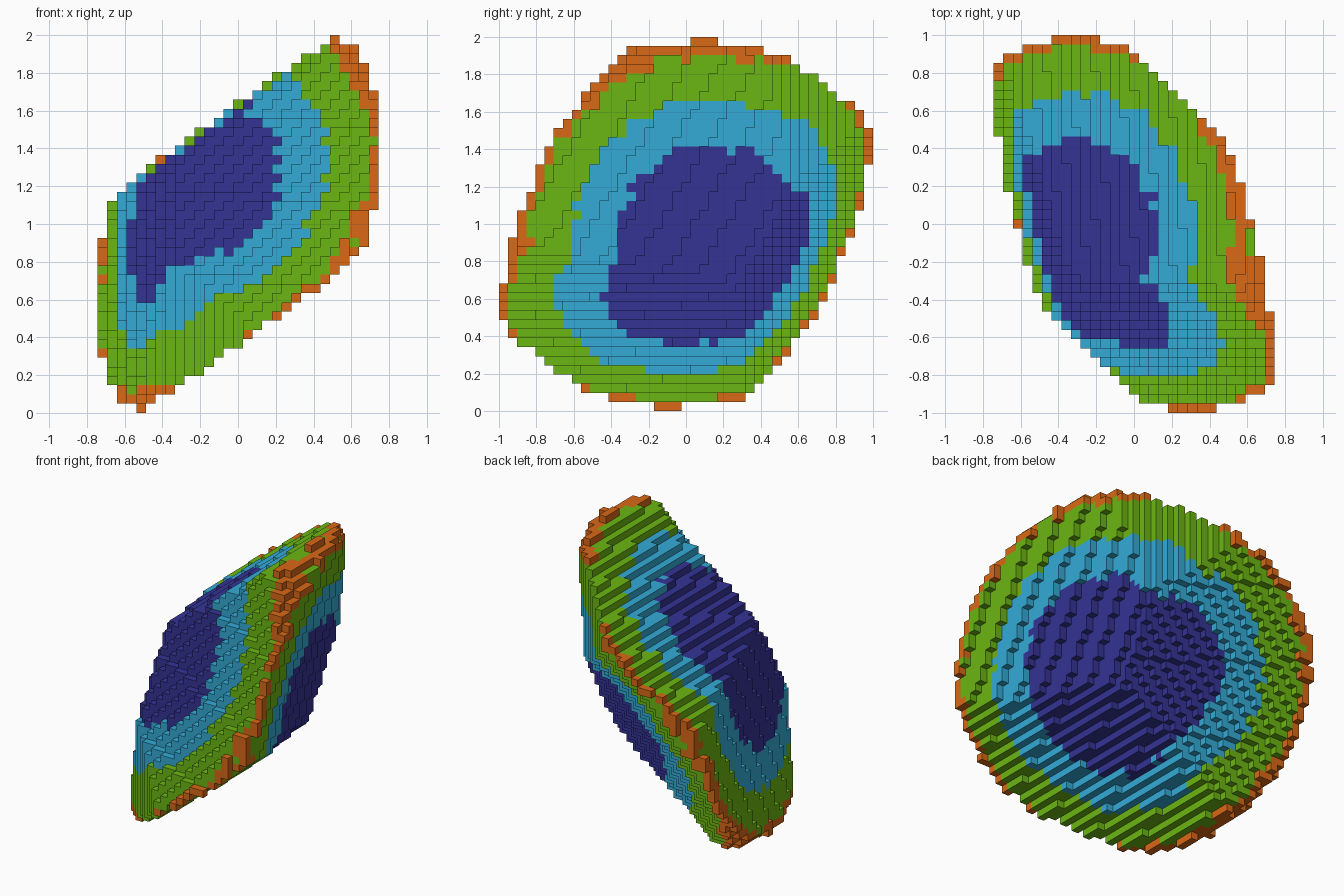
import bpy
import random
from mathutils import Vector

cube = bpy.data.objects.get("Cube")
if cube:
    bpy.data.objects.remove(cube, do_unlink=True)

random.seed(4)

# Block grid: counts and block size along each axis
HALF = (14, 20, 20)
STEP = Vector((0.0513, 2 / 41, 2 / 41))

# Solid: a ball cut by tilted slabs (direction, half thickness)
RADIUS = 1.113
SLABS = [(Vector(n).normalized(), d) for n, d in (
    ((0.95, 0.27, -0.16), 0.45),
    ((0.60, 0.05, -0.80), 0.4715),
    ((0.38, 0.81, -0.45), 0.50),
    ((1, 1, 0), 0.64))]

# Colour shells by distance from the centre: name, outer limit, colour
SHELLS = [
    ("indigo", 0.657, (0.035, 0.033, 0.30)),
    ("blue", 0.86, (0.034, 0.41, 0.68)),
    ("green", 1.07, (0.148, 0.47, 0.006)),
    ("orange", 9.0, (0.70, 0.14, 0.008)),
]
RAGGED = 0.015


def make_material(name, rgb):
    mat = bpy.data.materials.new(name)
    mat.use_nodes = True
    color = (*rgb, 1.0)
    mat.diffuse_color = color
    mat.node_tree.nodes["Principled BSDF"].inputs["Base Color"].default_value = color
    return mat


def position(cell):
    return Vector([c * s for c, s in zip(cell, STEP)])


def inside(p):
    return p.length <= RADIUS and all(abs(p.dot(n)) <= d for n, d in SLABS)


def shell_index(p):
    reach = p.length + random.uniform(-RAGGED, RAGGED)
    return next(i for i, s in enumerate(SHELLS) if reach <= s[1])


# Blocks that fill the solid
spans = [range(-h, h + 1) for h in HALF]
cells = {(x, y, z) for x in spans[0] for y in spans[1] for z in spans[2]
         if inside(position((x, y, z)))}

# Outer faces of the blocks, sharing corners
verts, faces, slots, lookup = [], [], [], {}


def corner(cell, offset):
    key = tuple(2 * c + o for c, o in zip(cell, offset))
    if key not in lookup:
        lookup[key] = len(verts)
        verts.append(position(key) / 2 + Vector((0, 0, 1)))
    return lookup[key]


for cell in sorted(cells):
    slot = shell_index(position(cell))
    for axis in range(3):
        u, v = (axis + 1) % 3, (axis + 2) % 3
        for side in (-1, 1):
            neighbour = list(cell)
            neighbour[axis] += side
            if tuple(neighbour) in cells:
                continue
            ring = []
            for a, b in ((-1, -1), (1, -1), (1, 1), (-1, 1)):
                offset = [0, 0, 0]
                offset[axis], offset[u], offset[v] = side, a, b
                ring.append(corner(cell, offset))
            faces.append(ring if side > 0 else ring[::-1])
            slots.append(slot)

mesh = bpy.data.meshes.new("block_disc")
mesh.from_pydata(verts, [], faces)
for name, _, rgb in SHELLS:
    mesh.materials.append(make_material(name, rgb))
for poly, slot in zip(mesh.polygons, slots):
    poly.material_index = slot
mesh.update()
disc = bpy.data.objects.new("block_disc", mesh)
bpy.context.collection.objects.link(disc)
